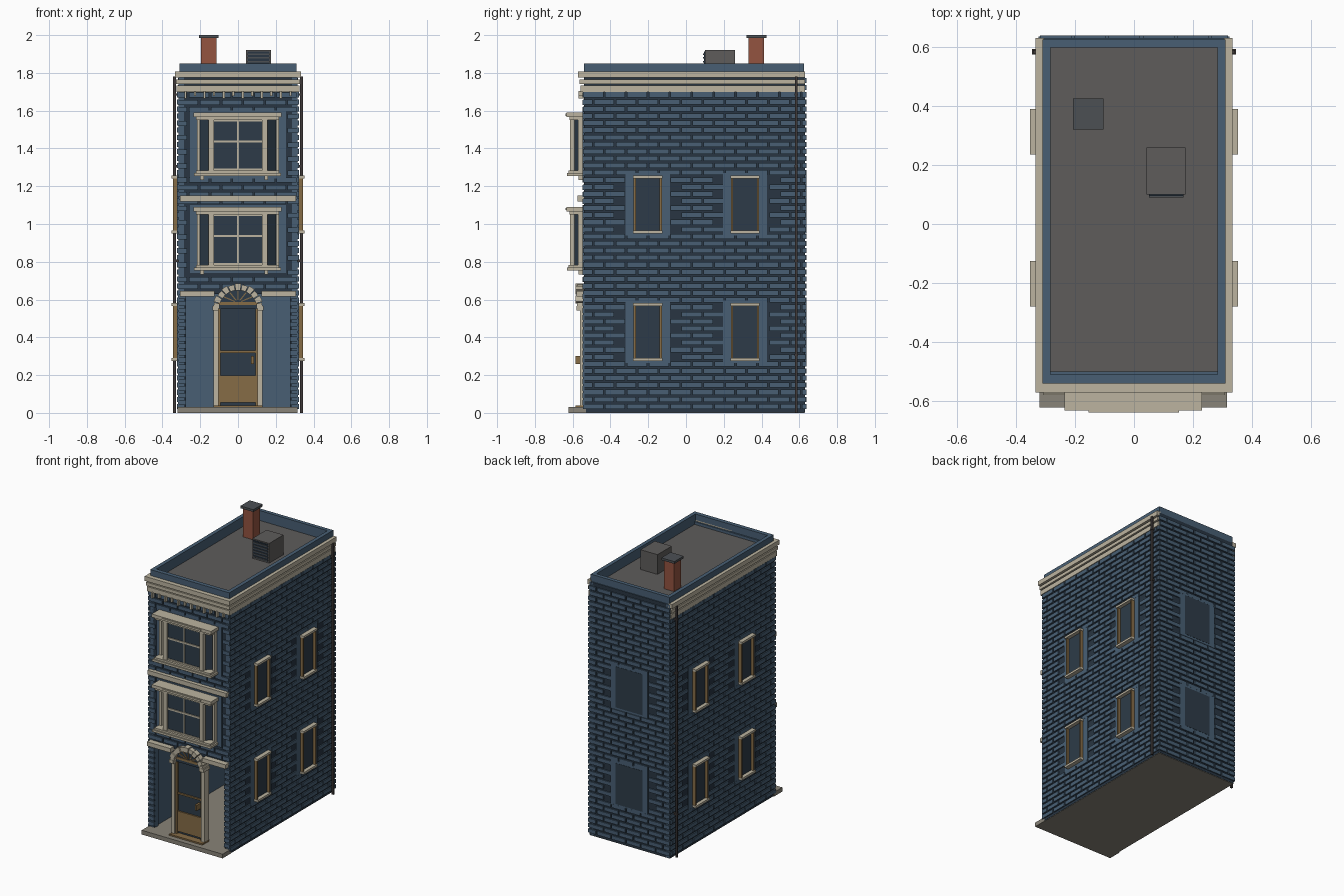
import bpy, bmesh, math

if "Cube" in bpy.data.objects:
    bpy.data.objects.remove(bpy.data.objects["Cube"])


def material(name, r, g, b):
    def lin(c):
        c /= 255
        return c / 12.92 if c < 0.04 else ((c + 0.055) / 1.055) ** 2.4
    m = bpy.data.materials.new(name)
    m.diffuse_color = (lin(r), lin(g), lin(b), 1)
    m.use_nodes = True
    m.node_tree.nodes["Principled BSDF"].inputs["Base Color"].default_value = m.diffuse_color
    return m


BLUE = material("blue_paint", 72, 95, 116)
MORTAR = material("dark_mortar", 40, 53, 66)
GLASS = material("dark_glass", 45, 59, 72)
STONE = material("cream_stone", 188, 180, 160)
SLAB = material("grey_stone", 136, 131, 120)
WOOD = material("tan_wood", 134, 108, 70)
RED = material("red_brick", 148, 84, 64)
ROOF = material("roof_grey", 94, 92, 91)
IRON = material("dark_iron", 62, 57, 56)
CAP = material("cap_grey", 76, 80, 84)


def add_box(bm, a, b):
    lo = [min(p, q) for p, q in zip(a, b)]
    hi = [max(p, q) for p, q in zip(a, b)]
    v = [bm.verts.new((x, y, z)) for x in (lo[0], hi[0])
         for y in (lo[1], hi[1]) for z in (lo[2], hi[2])]
    for f in ("0132", "4576", "0451", "2376", "0264", "1375"):
        bm.faces.new([v[int(i)] for i in f])


def finish(name, bm, mat):
    bmesh.ops.recalc_face_normals(bm, faces=bm.faces)
    me = bpy.data.meshes.new(name)
    bm.to_mesh(me)
    bm.free()
    me.materials.append(mat)
    ob = bpy.data.objects.new(name, me)
    bpy.context.collection.objects.link(ob)
    return ob


def boxes(name, mat, *spans):
    """Each span is (x0, x1, y0, y1, z0, z1)."""
    bm = bmesh.new()
    for s in spans:
        add_box(bm, s[0::2], s[1::2])
    return finish(name, bm, mat)


def add_prism(bm, pts, lo, hi, axis="y"):
    """Extrude an outline in xz along y, or in xy along z."""
    def at(p, d):
        return (p[0], d, p[1]) if axis == "y" else (p[0], p[1], d)
    a = [bm.verts.new(at(p, lo)) for p in pts]
    b = [bm.verts.new(at(p, hi)) for p in pts]
    bm.faces.new(a)
    bm.faces.new(b)
    for i in range(len(pts)):
        j = (i + 1) % len(pts)
        bm.faces.new((a[i], a[j], b[j], b[i]))


# Wall frames: along the wall, out of the wall, up
def right(u, d, z): return (0.315 + d, u, z)
def left(u, d, z): return (-0.315 - d, u, z)
def back(u, d, z): return (u, 0.63 + d, z)
def front(u, d, z): return (u, -0.54 - d, z)


def bricks(name, frame, u0, u1, z0, z1, holes=()):
    """Raised staggered bricks, with flush blue margins round the holes."""
    bm = bmesh.new()
    course, pitch = 0.0375, 0.116
    for r in range(round((z1 - z0) / course)):
        zb = z0 + r * course + 0.011
        u = u0 - (r % 2) * pitch / 2
        while u < u1:
            a, b = max(u, u0), min(u + pitch - 0.009, u1)
            u += pitch
            hit = any(a < h[1] and b > h[0] and zb < h[3] and zb + 0.026 > h[2]
                      for h in holes)
            if b - a > 0.012 and not hit:
                add_box(bm, frame(a, -0.002, zb), frame(b, 0.008, zb + 0.0265))
    for h in holes:
        add_box(bm, frame(h[0] - 0.04, -0.002, h[2] - 0.015),
                frame(h[1] + 0.04, 0.0075, h[3] + 0.015))
    return finish(name, bm, BLUE)


# Base slab, also the floor of the open ground storey
boxes("base_slab", SLAB, (-.32, .315, -.622, -.53, 0, .03),
      (-.313, .313, -.538, .628, 0, .028))

# Wall shell, mortar on the outside and paint on the inside
walls = {
    "right_wall": ((.285, .315, -.54, .63, .003, 1.8), (1, 0, 0)),
    "left_wall": ((-.315, -.285, -.54, .63, .003, 1.8), (-1, 0, 0)),
    "back_wall": ((-.314, .314, .6, .63, .003, 1.8), (0, 1, 0)),
    "upper_front_wall": ((-.314, .314, -.54, -.5, .63, 1.8), (0, -1, 0)),
    "right_pier": ((.275, .314, -.54, -.5, .02, .63), (0, -1, 0)),
    "left_pier": ((-.314, -.275, -.54, -.5, .02, .63), (0, -1, 0))}
for name, (span, out) in walls.items():
    ob = boxes(name, BLUE, span)
    ob.data.materials.append(MORTAR)
    for p in ob.data.polygons:
        p.material_index = int(sum(a * b for a, b in zip(p.normal, out)) > .9)
boxes("ceiling", BLUE, (-.29, .29, -.51, .61, .64, .66))

# Brickwork
side_holes = [(y, y + .155, z, z + .3) for y in (-.28, .235) for z in (.28, .955)]
back_holes = [(-.105, .105, z, z + .29) for z in (.28, .965)]
bay_holes = [(-.215, .215, z, z + .33) for z in (.755, 1.255)]
for name, frame in (("right_bricks", right), ("left_bricks", left)):
    bricks(name, frame, -.545, .635, .01, 1.7, side_holes)
bricks("back_bricks", back, -.318, .318, .01, 1.77, back_holes)
bricks("front_bricks", front, -.318, .318, .645, 1.7, bay_holes)
bricks("front_right_pier_bricks", front, .275, .318, .03, .62)
bricks("front_left_pier_bricks", front, -.318, -.275, .03, .62)

# Parapet and roof
boxes("parapet", BLUE, (-.31, -.283, -.54, .625, 1.76, 1.85),
      (.283, .31, -.54, .625, 1.76, 1.85), (-.284, .284, -.54, -.51, 1.76, 1.85),
      (-.284, .284, .598, .625, 1.76, 1.85))
boxes("roof_deck", ROOF, (-.29, .29, -.52, .61, 1.74, 1.78))

# Cornice round the front and sides
for i, (z0, z1, e) in enumerate(((1.70, 1.733, .01), (1.742, 1.765, .013),
                                 (1.776, 1.808, .018))):
    x, y = .315 + e, -.542 - e * 1.6
    boxes(f"cornice_{i + 1}", STONE, (-x, x, y, -.51, z0, z1),
          (-x, -.305, -.52, .63, z0, z1), (.305, x, -.52, .63, z0, z1))
boxes("dentils", STONE, *[(-.278 + k * .0505 - .006, -.278 + k * .0505 + .006,
                          -.568, -.53, 1.665 + .012 * (k % 2), 1.705) for k in range(12)])
boxes("upper_belt_course", STONE, (-.308, .308, -.574, -.53, 1.118, 1.15))
boxes("lower_belt_course", STONE, (-.308, -.125, -.58, -.5, .615, .645),
      (.125, .308, -.58, -.5, .615, .645))

# Bay windows
for n, z in (("lower", .755), ("upper", 1.255)):
    bm = bmesh.new()
    add_prism(bm, [(-.2, -.53), (.2, -.53), (.2, -.555), (.145, -.6),
                   (-.145, -.6), (-.2, -.555)], z + .02, z + .31, "z")
    finish(n + "_bay_glass", bm, GLASS)
    boxes(n + "_bay_sill", STONE, (-.233, .228, -.63, -.53, z, z + .015),
          (-.222, .217, -.622, -.53, z + .015, z + .028),
          *[(x - .01, x + .01, -.57, -.53, z - .022, z) for x in (-.19, .15)])
    boxes(n + "_bay_lintel", STONE, (-.222, .217, -.618, -.53, z + .295, z + .312),
          (-.235, .23, -.632, -.53, z + .312, z + .335),
          (-.155, .152, -.639, -.6, z + .318, z + .33))
    posts = []
    for s in (-1, 1):
        posts += [(s * .128, s * .157, -.615, -.588, z + .02, z + .3),
                  (s * .2, s * .218, -.572, -.53, z + .02, z + .3)]
    boxes(n + "_bay_posts", STONE, *posts)
    boxes(n + "_bay_glazing_bars", STONE, (-.004, .004, -.606, -.598, z + .02, z + .3),
          (-.13, .13, -.606, -.598, z + .176, z + .188),
          (-.13, .13, -.606, -.598, z + .026, z + .038),
          (-.13, .13, -.606, -.598, z + .287, z + .297))

# Side windows
for n, s in (("right", 1), ("left", -1)):
    glass, frames, caps = [], [], []
    for y0, y1, z0, z1 in side_holes:
        glass.append((s * .31, s * .326, y0 + .01, y1 - .01, z0, z1))
        frames += [(s * .31, s * .344, y0 + .003, y0 + .015, z0 + .01, z1 - .01),
                   (s * .31, s * .344, y1 - .015, y1 - .003, z0 + .01, z1 - .01)]
        caps += [(s * .31, s * .352, y0, y1, z0 - .004, z0 + .011),
                 (s * .31, s * .352, y0, y1, z1 - .013, z1 + .002)]
    boxes(n + "_window_glass", GLASS, *glass)
    boxes(n + "_window_frames", WOOD, *frames)
    boxes(n + "_window_sills_and_lintels", STONE, *caps)

# Back windows
boxes("back_window_glass", GLASS, *[(a, b, .63, .639, c, d) for a, b, c, d in back_holes])

# Door with arched stone surround
AZ = .55
boxes("door_glass", GLASS, (-.104, .104, -.535, -.525, .04, .575))
boxes("door_frame", WOOD, (-.106, -.092, -.55, -.515, .03, .57),
      (.092, .106, -.55, -.515, .03, .57), (-.106, .106, -.556, -.515, .57, .587),
      (-.1, .1, -.545, -.52, .318, .329), (-.1, .1, -.545, -.52, .055, .198),
      (.07, .085, -.584, -.54, .26, .3))
boxes("door_step", WOOD, (-.13, .13, -.585, -.51, .028, .04))
bm = bmesh.new()
add_prism(bm, [(.102 * math.cos(t * math.pi / 16), AZ + .102 * math.sin(t * math.pi / 16))
               for t in range(17)], -.551, -.52)
finish("fanlight_glass", bm, GLASS)
bm = bmesh.new()
for k in range(1, 6):
    t = k * math.pi / 6
    c, s = math.cos(t), math.sin(t)
    add_prism(bm, [(r * c + w * s, .583 + r * s * .72 - w * c) for r, w in
                   ((.02, -.003), (.085, -.003), (.085, .003), (.02, .003))], -.557, -.545)
finish("fanlight_bars", bm, WOOD)
bm = bmesh.new()
for k in range(11):
    t0, t1 = k * math.pi / 11 + .015, (k + 1) * math.pi / 11 - .015
    ro = .136 if k % 2 else .131
    add_prism(bm, [(r * math.cos(t), AZ + r * math.sin(t)) for r, t in
                   ((.1, t0), (ro, t0), (ro, t1), (.1, t1))],
              -.584 if k % 2 else -.578, -.51)
finish("door_arch", bm, STONE)
boxes("door_pilasters", STONE, *[(s * a, s * b, y, -.51, z0, z1) for s in (-1, 1)
      for a, b, y, z0, z1 in ((.104, .129, -.562, .03, .555),
                              (.102, .136, -.58, .543, .566))])

# Drain pipes with clips
for n, s in (("right", 1), ("left", -1)):
    boxes(n + "_drain_pipe", IRON, (s * .329, s * .343, .577, .59, 0, 1.78),
          *[(s * .315, s * .345, .574, .593, z, z + .012) for z in (.3, .8, 1.3, 1.68)])

# Chimney
boxes("chimney", RED, (-.195, -.115, .332, .413, 1.77, 1.987))
boxes("chimney_cap", CAP, (-.206, -.104, .321, .425, 1.984, 2.0))

# Roof vent with louvres
boxes("roof_vent", ROOF, (.042, .175, .1, .26, 1.77, 1.92))
boxes("vent_grille", MORTAR, (.05, .167, .095, .1, 1.79, 1.912))
boxes("vent_louvres", CAP, *[(.05, .167, .09, .1, 1.795 + k * .02, 1.803 + k * .02)
                            for k in range(6)])
